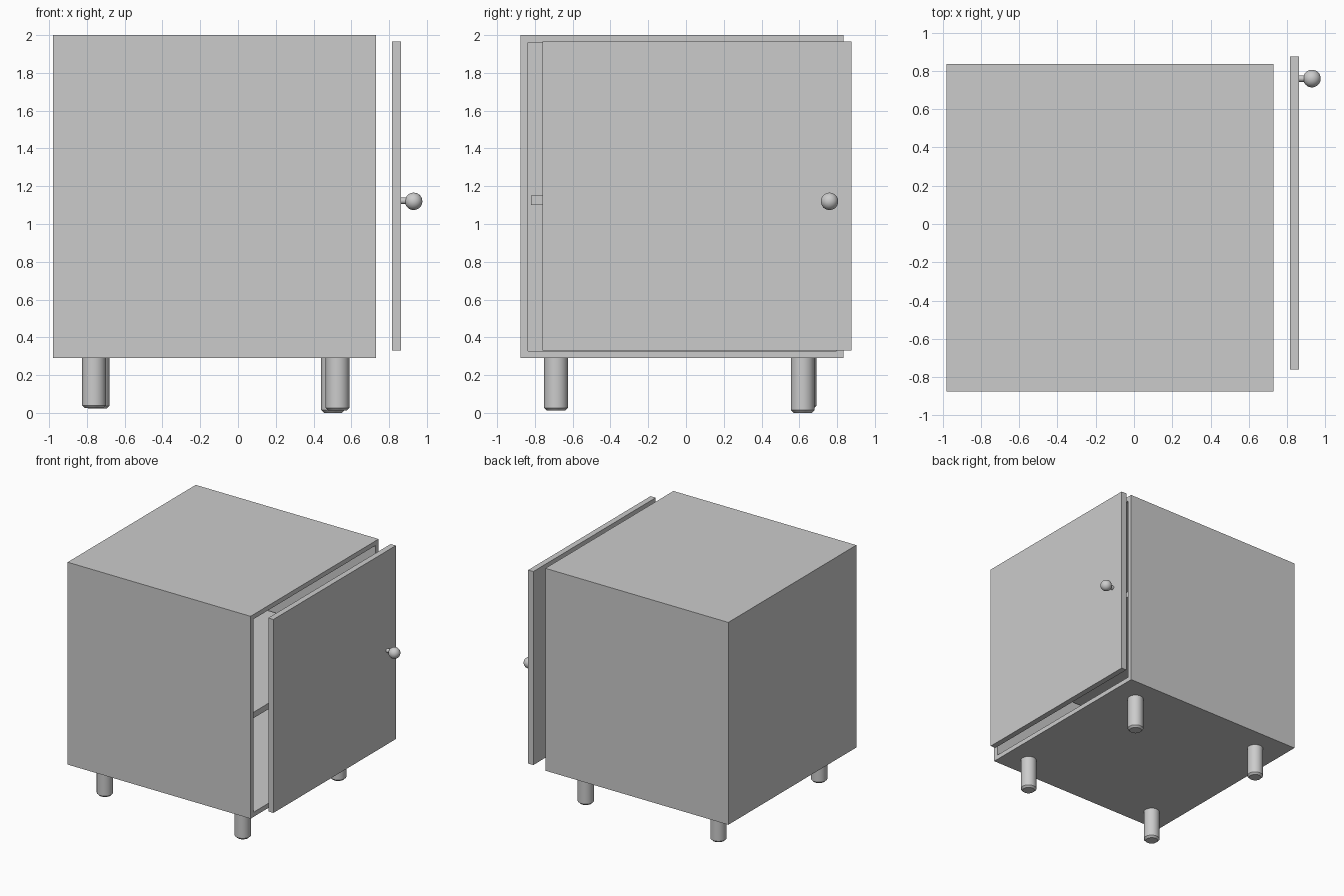
import bpy, bmesh
from mathutils import Vector

if "Cube" in bpy.data.objects:
    bpy.data.objects.remove(bpy.data.objects["Cube"])


def box(name, lo, hi):
    """Axis-aligned box between two corners."""
    lo, hi = Vector(lo), Vector(hi)
    bpy.ops.mesh.primitive_cube_add(size=1, location=(lo + hi) / 2)
    ob = bpy.context.object
    ob.name = name
    ob.scale = hi - lo
    bpy.ops.object.transform_apply(location=False, rotation=False, scale=True)
    return ob


def smooth(ob):
    bpy.context.view_layer.objects.active = ob
    ob.select_set(True)
    bpy.ops.object.shade_smooth_by_angle()


WALL = 0.055

# Hollow cabinet body, open on the right side
body = box("cabinet_body", (-0.98, -0.875, 0.29), (0.73, 0.835, 2.0))
bm = bmesh.new()
bm.from_mesh(body.data)
bm.normal_update()
side = max(bm.faces, key=lambda f: f.normal.x)
bmesh.ops.inset_region(bm, faces=[side], thickness=WALL)
hole = bmesh.ops.extrude_face_region(bm, geom=[side])
verts = [v for v in hole["geom"] if isinstance(v, bmesh.types.BMVert)]
bmesh.ops.translate(bm, verts=verts, vec=(-1.71 + WALL, 0, 0))
if side.is_valid:
    bmesh.ops.delete(bm, geom=[side], context="FACES_ONLY")
bmesh.ops.recalc_face_normals(bm, faces=bm.faces)
bm.to_mesh(body.data)
bm.free()

# Shelf inside the cabinet
box("shelf", (-0.925, -0.82, 1.10), (0.70, 0.78, 1.15))

# Door, standing off the opening
box("door", (0.815, -0.76, 0.33), (0.863, 0.875, 1.965))

# Door knob and its stem
bpy.ops.mesh.primitive_uv_sphere_add(segments=32, ring_count=16, radius=0.046,
                                     location=(0.93, 0.76, 1.12))
knob = bpy.context.object
knob.name = "knob"
smooth(knob)
bpy.ops.mesh.primitive_cylinder_add(vertices=24, radius=0.017, depth=0.05,
                                    location=(0.883, 0.76, 1.123),
                                    rotation=(0, 1.5708, 0))
stem = bpy.context.object
stem.name = "knob_stem"
smooth(stem)

# Round legs with a chamfered foot
LEGS = {
    "front_left_leg": (-0.762, -0.688, 0.025),
    "back_left_leg": (-0.743, 0.627, 0.022),
    "front_right_leg": (0.527, -0.688, 0.012),
    "back_right_leg": (0.503, 0.618, 0.0),
}
for name, (x, y, z) in LEGS.items():
    top = 0.29
    bpy.ops.mesh.primitive_cylinder_add(vertices=32, radius=0.063, depth=top - z,
                                        location=(x, y, (top + z) / 2))
    leg = bpy.context.object
    leg.name = name
    bm = bmesh.new()
    bm.from_mesh(leg.data)
    rim = [e for e in bm.edges if all(v.co.z < 0 for v in e.verts)]
    bmesh.ops.bevel(bm, geom=rim, offset=0.015, segments=1, affect="EDGES")
    bm.to_mesh(leg.data)
    bm.free()
    smooth(leg)
